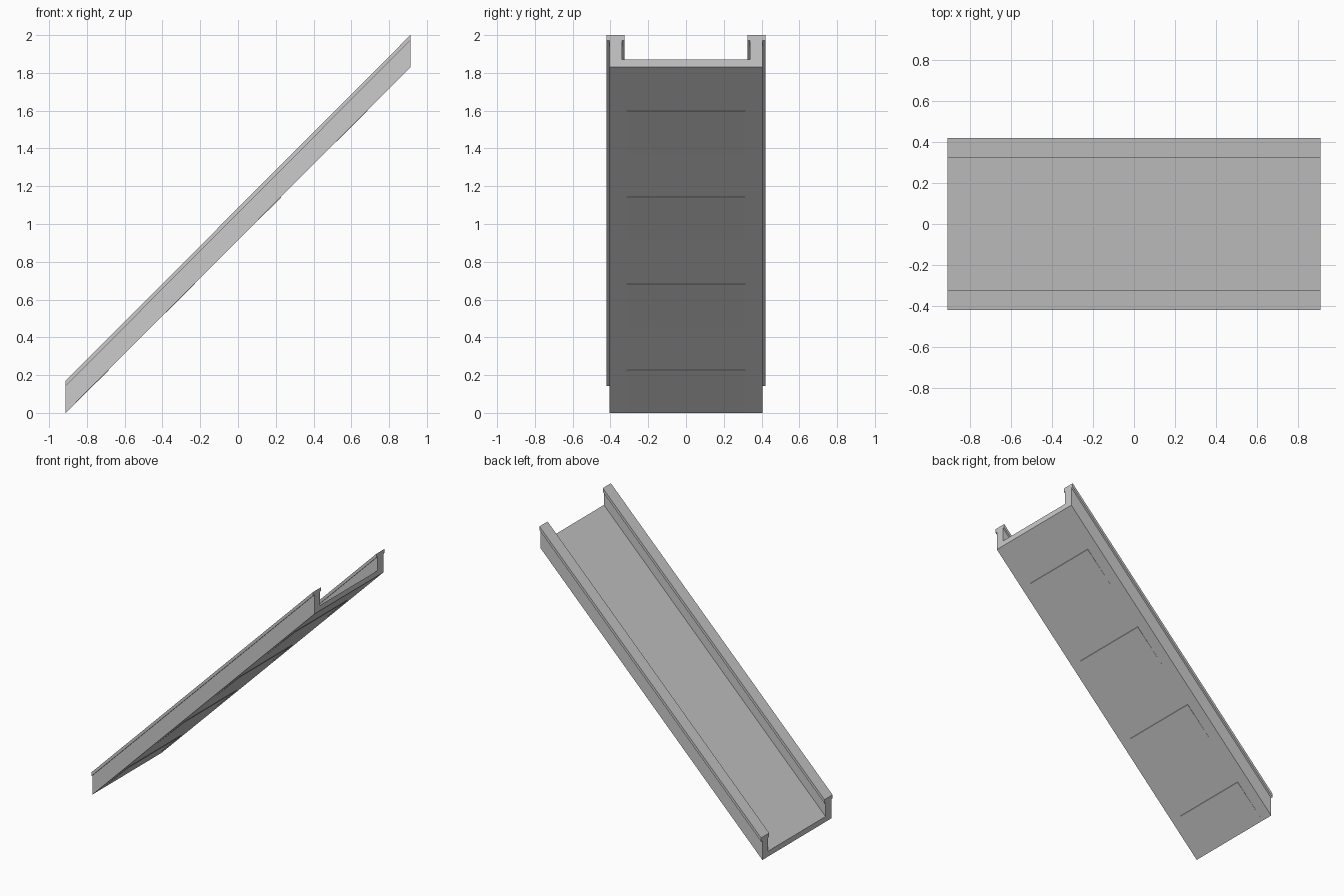
import bpy, bmesh

if "Cube" in bpy.data.objects:
    bpy.data.objects.remove(bpy.data.objects["Cube"])

HALF = 0.9125          # half run in x
RISE = 1.83            # rise over the whole run


def slope_z(x):
    return (x + HALF) / (2 * HALF) * RISE


def loft(name, sections):
    """Join two matching closed loops of 3D points with end caps."""
    bm = bmesh.new()
    a, b = [[bm.verts.new(p) for p in s] for s in sections]
    n = len(a)
    for i in range(n):
        j = (i + 1) % n
        bm.faces.new((a[i], a[j], b[j], b[i]))
    bm.faces.new(a[::-1])
    bm.faces.new(b)
    bmesh.ops.recalc_face_normals(bm, faces=bm.faces)
    mesh = bpy.data.meshes.new(name)
    bm.to_mesh(mesh)
    bm.free()
    obj = bpy.data.objects.new(name, mesh)
    bpy.context.collection.objects.link(obj)
    return obj


# Channel: floor, side walls and overhanging caps in one sheared profile
half = [(0.405, 0.0), (0.405, 0.142), (0.42, 0.142), (0.42, 0.17),
        (0.325, 0.17), (0.325, 0.142), (0.338, 0.142), (0.338, 0.04)]
profile = half + [(-y, z) for y, z in reversed(half)]
loft("ramp_channel", [[(x, y, z + slope_z(x)) for y, z in profile]
                      for x in (-HALF, HALF)])

# Shallow plates under the floor, standing proud at their upper edge only
for i in range(4):
    top = HALF * (-0.75 + 0.5 * i)
    low = top - 0.227
    loft(f"underside_plate_{i + 1}",
         [[(low, y, slope_z(low)), (top, y, slope_z(top) - 0.004),
           (top, y, slope_z(top) + 0.02), (low, y, slope_z(low) + 0.02)]
          for y in (-0.312, 0.312)])
